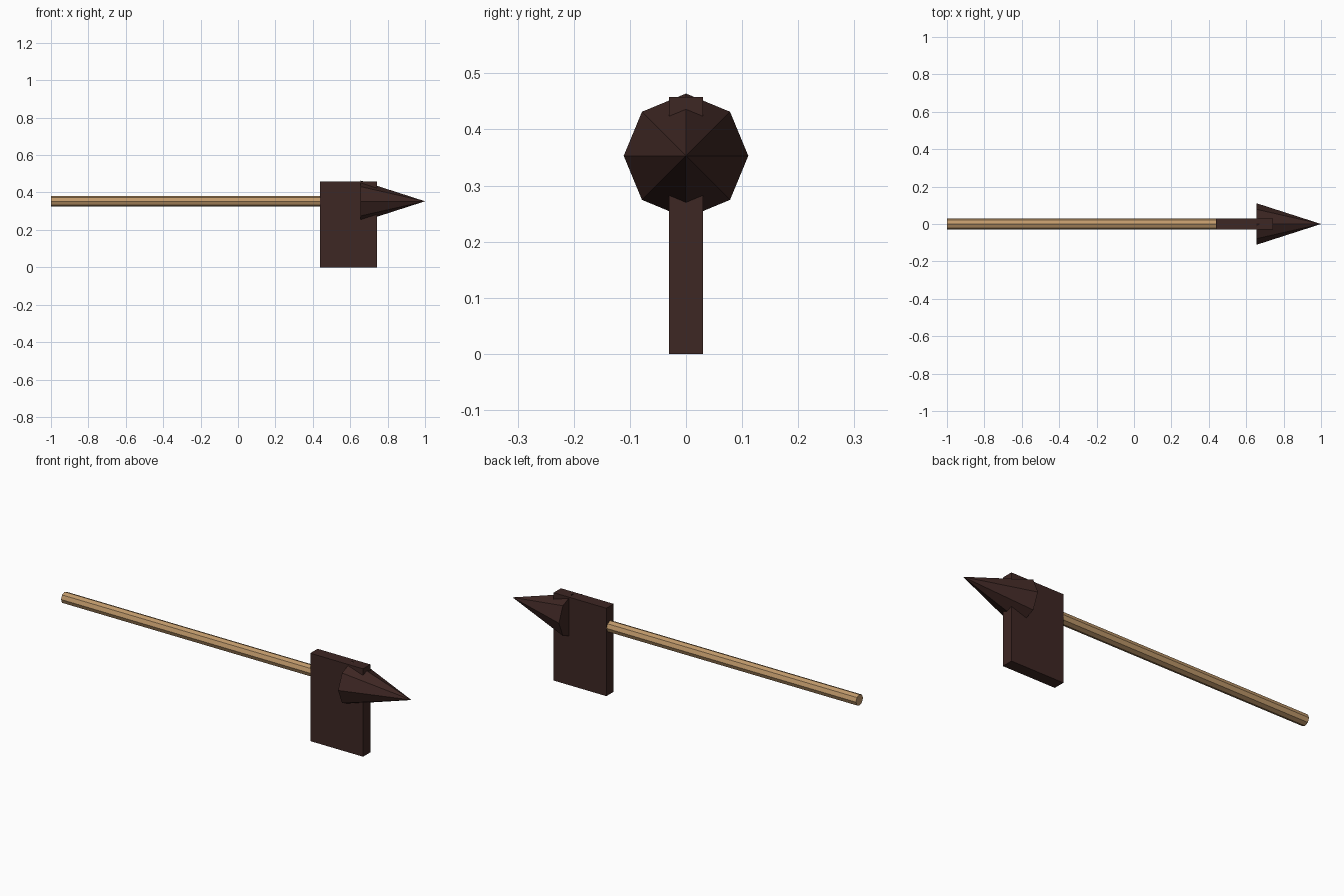
import bpy, math

if "Cube" in bpy.data.objects:
    bpy.data.objects.remove(bpy.data.objects["Cube"])

AXIS_Z = 0.353  # height of the shaft centre line


def material(name, color):
    m = bpy.data.materials.new(name)
    m.diffuse_color = (*color, 1)
    m.use_nodes = True
    m.node_tree.nodes["Principled BSDF"].inputs["Base Color"].default_value = m.diffuse_color
    return m


wood = material("wood", (0.53, 0.32, 0.147))
iron = material("dark_iron", (0.048, 0.020, 0.017))


def spindle(name, x0, x1, r0, r1, mat):
    """Eight-sided cylinder or cone lying along x, corners on the y and z axes."""
    bpy.ops.mesh.primitive_cone_add(
        vertices=8, radius1=r0, radius2=r1, depth=x1 - x0,
        location=((x0 + x1) / 2, 0, AXIS_Z), rotation=(0, math.pi / 2, 0))
    o = bpy.context.object
    o.name = name
    o.data.materials.append(mat)
    return o


# Wooden shaft, running into the blade
spindle("shaft", -1.0, 0.655, 0.029, 0.029, wood)

# Pointed tip
spindle("spike", 0.655, 1.0, 0.111, 0, iron)

# Rectangular blade hanging below the shaft
bpy.ops.mesh.primitive_cube_add(size=1, location=(0.59, 0, 0.229))
blade = bpy.context.object
blade.name = "blade"
blade.scale = (0.304, 0.06, 0.458)
bpy.ops.object.transform_apply(location=False, rotation=False, scale=True)
blade.data.materials.append(iron)
